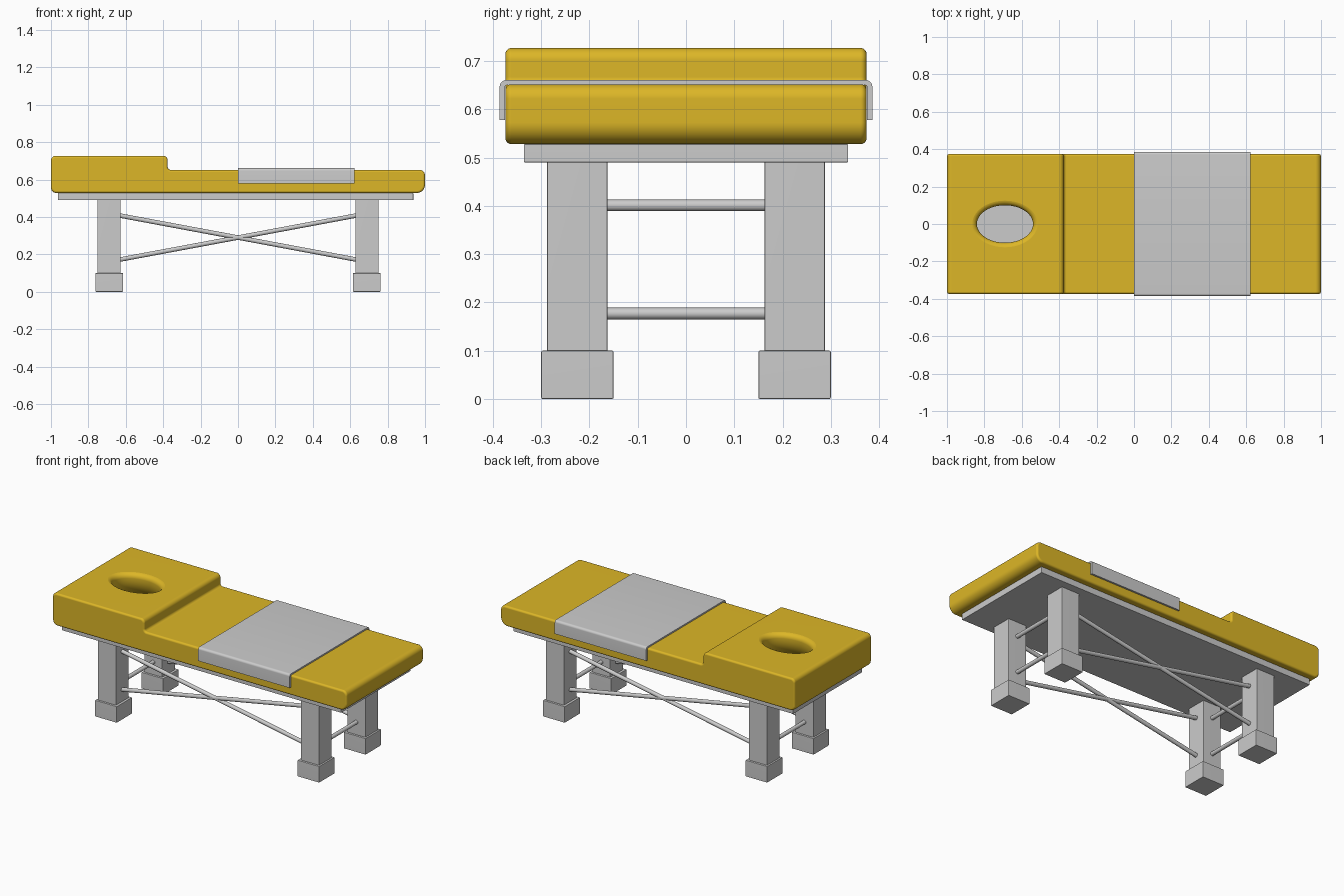
import bpy, bmesh
from math import sin, cos, tan, pi
from mathutils import Vector

if "Cube" in bpy.data.objects:
    bpy.data.objects.remove(bpy.data.objects["Cube"])

gold = bpy.data.materials.new("gold_vinyl")
gold.diffuse_color = (0.72, 0.47, 0.02, 1)
gold.use_nodes = True
gold.node_tree.nodes["Principled BSDF"].inputs["Base Color"].default_value = gold.diffuse_color


def finish(name, bm, angle=0.6):
    bmesh.ops.recalc_face_normals(bm, faces=bm.faces)
    me = bpy.data.meshes.new(name)
    bm.to_mesh(me)
    bm.free()
    me.shade_smooth()
    me.set_sharp_from_angle(angle=angle)
    ob = bpy.data.objects.new(name, me)
    bpy.context.collection.objects.link(ob)
    return ob


def rounded(points, seg=8):
    """Closed 2D outline from (u, v, corner radius)."""
    out = []
    n = len(points)
    for i, (u, v, r) in enumerate(points):
        p = Vector((u, v))
        if r == 0:
            out.append(p)
            continue
        a = (Vector(points[i - 1][:2]) - p).normalized()
        b = (Vector(points[(i + 1) % n][:2]) - p).normalized()
        c = p + (a + b) * r          # right-angled corners
        for k in range(seg + 1):
            t = k / seg * pi / 2
            out.append(c - b * r * cos(t) - a * r * sin(t))
    return out


def prism(name, outline, place, lo, hi, bevel=0):
    bm = bmesh.new()
    a = [bm.verts.new(place(p, lo)) for p in outline]
    b = [bm.verts.new(place(p, hi)) for p in outline]
    n = len(a)
    caps = [bm.faces.new(a), bm.faces.new(b)]
    for i in range(n):
        j = (i + 1) % n
        bm.faces.new((a[i], a[j], b[j], b[i]))
    bmesh.ops.recalc_face_normals(bm, faces=bm.faces)
    if bevel:
        edges = [e for f in caps for e in f.edges]
        bmesh.ops.bevel(bm, geom=edges, offset=bevel, segments=5, profile=0.5,
                        affect='EDGES', clamp_overlap=False)
    return finish(name, bm)


def box(name, center, size, bevel=0.003):
    bm = bmesh.new()
    bmesh.ops.create_cube(bm, size=1)
    for v in bm.verts:
        v.co = Vector(center) + Vector(v.co[i] * size[i] for i in range(3))
    bmesh.ops.bevel(bm, geom=bm.edges[:], offset=bevel, segments=2,
                    profile=0.5, affect='EDGES')
    ob = finish(name, bm)
    ob.modifiers.new("normals", 'WEIGHTED_NORMAL').keep_sharp = True
    return ob


def rod(name, p, q, r=0.012):
    p, q = Vector(p), Vector(q)
    bm = bmesh.new()
    bmesh.ops.create_cone(bm, cap_ends=True, segments=24, radius1=r, radius2=r,
                          depth=(q - p).length)
    m = (q - p).to_track_quat('Z', 'Y').to_matrix().to_4x4()
    m.translation = (p + q) / 2
    bm.transform(m)
    return finish(name, bm)


# cushion with raised head section
BOT, TOP, HEAD = 0.528, 0.652, 0.727
side = rounded([(-1, BOT, 0.03), (1, BOT, 0.045), (1, TOP, 0.03),
                (-0.376, TOP, 0.015), (-0.376, HEAD, 0.025), (-1, HEAD, 0.025)])
cushion = prism("cushion", side, lambda p, y: (p.x, y, p.y), -0.374, 0.374, 0.012)
cushion.data.materials.append(gold)

# flared oval cutter for the face hole
R = 0.03
flare = [(0, 0.5)] + [(R - R * cos(k * pi / 16), HEAD - R + 0.0005 + R * sin(k * pi / 16))
                      for k in range(9)] + [(R, 0.8)]
bm = bmesh.new()
N = 64
rings = [[bm.verts.new((-0.69 + (0.15 + o) * cos(2 * pi * k / N),
                        (0.10 + o) * sin(2 * pi * k / N), z)) for k in range(N)]
         for o, z in flare]
for lo, hi in zip(rings, rings[1:]):
    for k in range(N):
        j = (k + 1) % N
        bm.faces.new((lo[k], lo[j], hi[j], hi[k]))
bm.faces.new(rings[0])
bm.faces.new(rings[-1])
cutter = finish("face_hole_cutter", bm)
cutter.data.materials.append(gold)
cutter.hide_render = True
cutter.hide_viewport = True
cut = cushion.modifiers.new("face_hole", 'BOOLEAN')
cut.operation = 'DIFFERENCE'
cut.solver = 'EXACT'
cut.object = cutter
cushion.modifiers.new("normals", 'WEIGHTED_NORMAL').keep_sharp = True

# towel draped over the cushion
W, T, LOW, UP = 0.386, 0.011, 0.578, 0.661
drape = rounded([(-W, LOW, 0), (-W, UP, 0.014), (W, UP, 0.014), (W, LOW, 0),
                 (W - T, LOW, 0), (W - T, UP - T, 0.004),
                 (-W + T, UP - T, 0.004), (-W + T, LOW, 0)])
prism("towel", drape, lambda p, x: (x, p.x, p.y), 0, 0.622)

# base board
box("base_board", (-0.013, 0, 0.509), (1.90, 0.672, 0.038), 0.002)

# legs and feet
for sx, end in ((-1, "head"), (1, "foot")):
    for sy, s in ((-1, "front"), (1, "back")):
        x, y = sx * 0.69, sy * 0.225
        box(f"{end}_{s}_leg", (x, y, 0.295), (0.123, 0.125, 0.396))
        box(f"{end}_{s}_leg_block", (sx * 0.688, y, 0.05), (0.148, 0.15, 0.1))
    # cross rails between the legs of one end
    for z, h in ((0.401, "upper"), (0.177, "lower")):
        rod(f"{end}_{h}_rail", (sx * 0.69, -0.2, z), (sx * 0.69, 0.2, z))

# crossed braces along each long side
for sy, s in ((-1, "front"), (1, "back")):
    for d, n in ((1, "rising"), (-1, "falling")):
        rod(f"{s}_{n}_brace", (-0.66, sy * 0.225, 0.29 - d * 0.123),
            (0.66, sy * 0.225, 0.29 + d * 0.123))
